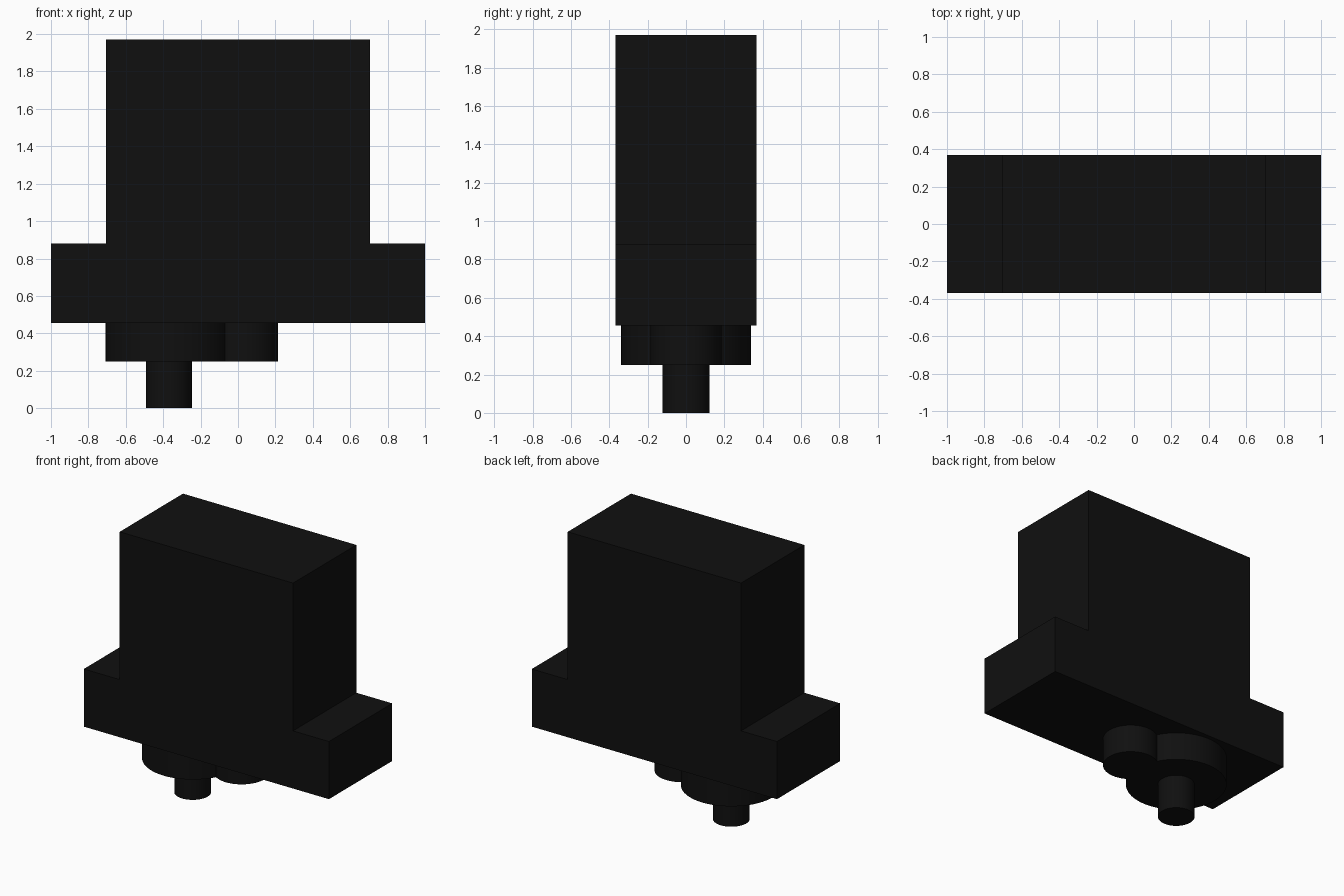
import bpy
import bmesh
import math

if "Cube" in bpy.data.objects:
    bpy.data.objects.remove(bpy.data.objects["Cube"])

black = bpy.data.materials.new("black_plastic")
black.diffuse_color = (0.005, 0.005, 0.005, 1)
black.use_nodes = True
black.node_tree.nodes["Principled BSDF"].inputs["Base Color"].default_value = black.diffuse_color


def extrude_profile(name, half, depth):
    """Mirror a half outline (x, z) across x = 0 and extrude it along y."""
    outline = half + [(-x, z) for x, z in reversed(half)]
    bm = bmesh.new()
    face = bm.faces.new([bm.verts.new((x, -depth / 2, z)) for x, z in outline])
    new = bmesh.ops.extrude_face_region(bm, geom=[face])["geom"]
    verts = [g for g in new if isinstance(g, bmesh.types.BMVert)]
    bmesh.ops.translate(bm, verts=verts, vec=(0, depth, 0))
    bmesh.ops.recalc_face_normals(bm, faces=bm.faces)
    mesh = bpy.data.meshes.new(name)
    bm.to_mesh(mesh)
    bm.free()
    obj = bpy.data.objects.new(name, mesh)
    bpy.context.collection.objects.link(obj)
    mesh.materials.append(black)


def cylinder(name, x, radius, z0, z1):
    """Upright smooth cylinder on the y = 0 line."""
    bpy.ops.mesh.primitive_cylinder_add(
        vertices=64, radius=radius, depth=z1 - z0, location=(x, 0, (z0 + z1) / 2))
    obj = bpy.context.object
    obj.name = name
    bpy.ops.object.shade_smooth_by_angle(angle=math.radians(30))
    obj.data.materials.append(black)


# Motor case with a mounting flange on both sides
extrude_profile("case_with_flanges",
                [(1.0, 0.455), (1.0, 0.88), (0.707, 0.88), (0.707, 1.97)], 0.737)

# Gear housing: large and small overlapping round bosses under the case
cylinder("large_gear_boss", -0.37, 0.338, 0.25, 0.455)
cylinder("small_gear_boss", 0.03, 0.185, 0.25, 0.455)

# Output shaft
cylinder("output_shaft", -0.37, 0.123, 0.0, 0.25)
